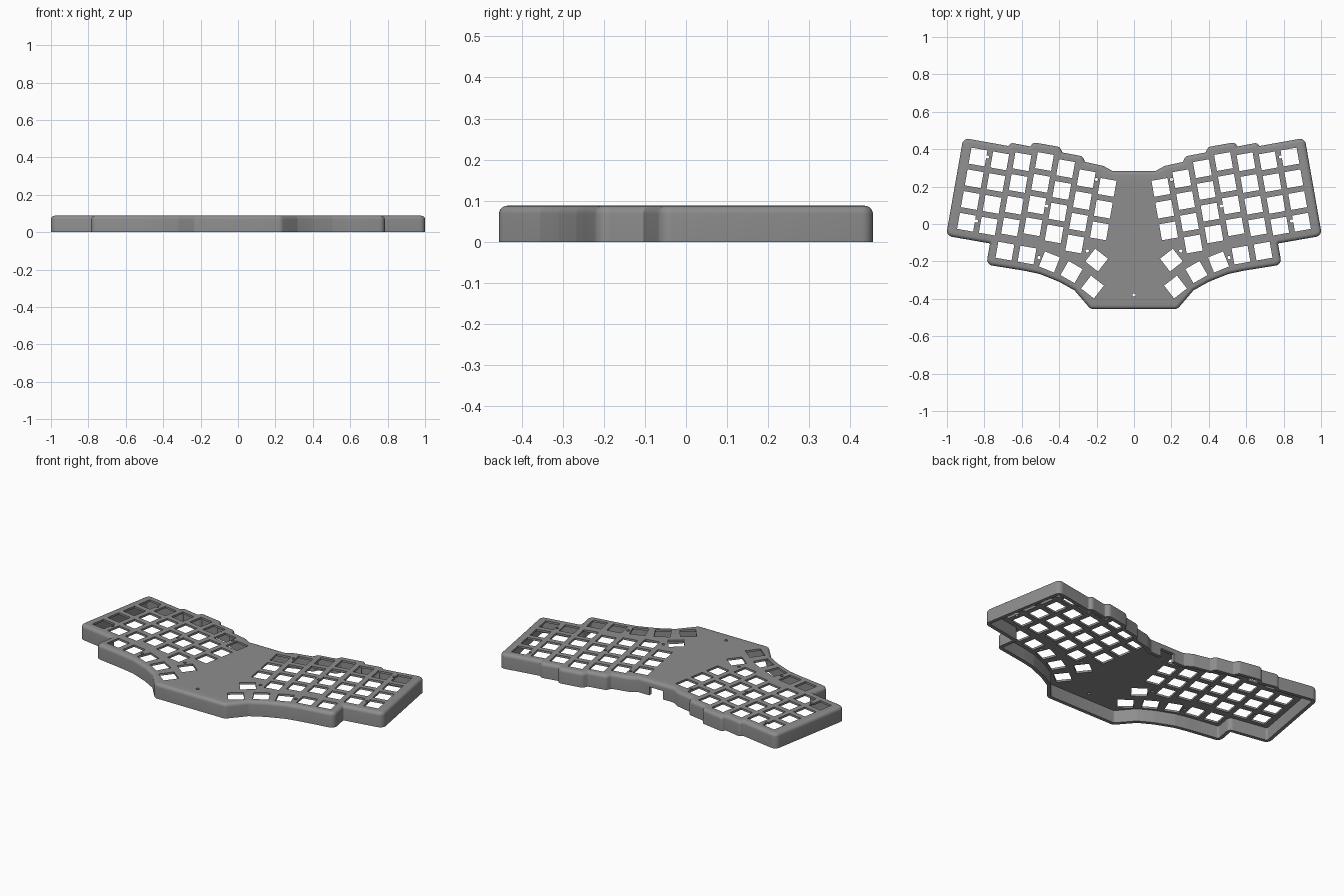
import bpy, bmesh, math
from mathutils import Vector, Matrix

if "Cube" in bpy.data.objects:
    bpy.data.objects.remove(bpy.data.objects["Cube"])

HEIGHT, ROUND, WALL, PLATE = 0.088, 0.02, 0.021, 0.012
TILT = math.radians(10)
PITCH, HOLE = 0.118, 0.087

# Right half of the case outline, from front centre round to back centre
HALF = [(.232, -.455), (.318, -.355), (.398, -.310), (.505, -.267), (.585, -.250),
        (.79, -.217), (.77, -.104), (1.005, -.063), (.913, .46), (.671, .417),
        (.66, .435), (.553, .414), (.54, .437), (.398, .412), (.382, .382),
        (.275, .362), (.262, .332), (.163, .31), (.115, .283)]
CORNERS = {(.79, -.217), (1.005, -.063), (.913, .46), (.232, -.455)}


def fillet(points):
    """Round every corner of a counter-clockwise polygon."""
    out = []
    for i, p in enumerate(points):
        a = (points[i - 1] - p).normalized()
        b = (points[(i + 1) % len(points)] - p).normalized()
        turn = math.pi - a.angle(b)
        convex = (-a).cross(b) > 0
        big = (round(abs(p.x), 3), round(p.y, 3)) in CORNERS
        r = (0.032 if big else 0.023) if convex else 0.006
        t = r * math.tan(turn / 2)
        centre = p + (a + b).normalized() * (r / math.cos(turn / 2))
        start = p + a * t - centre
        n = max(2, round(turn / math.radians(15)))
        for k in range(n + 1):
            ang = turn * k / n * (1 if convex else -1)
            out.append(centre + Matrix.Rotation(ang, 2) @ start)
    return out


def inset(points, d):
    """Move a counter-clockwise polygon inwards by d."""
    out = []
    for i, p in enumerate(points):
        a = (p - points[i - 1]).normalized()
        b = (points[(i + 1) % len(points)] - p).normalized()
        na, nb = Vector((-a.y, a.x)), Vector((-b.y, b.x))
        out.append(p + (na + nb) * (d / (1 + na.dot(nb))))
    return out


def make_object(name, bm):
    bmesh.ops.recalc_face_normals(bm, faces=bm.faces)
    mesh = bpy.data.meshes.new(name)
    bm.to_mesh(mesh)
    bm.free()
    obj = bpy.data.objects.new(name, mesh)
    bpy.context.collection.objects.link(obj)
    return obj


# Hollow case: ceiling, inner wall, bottom rim, outer wall, rounded top edge
outline = fillet([Vector(p) for p in HALF] + [Vector((-x, y)) for x, y in reversed(HALF)])
rings = [(WALL, HEIGHT - PLATE), (WALL, 0), (0, 0)]
for k in range(6):
    a = math.radians(18 * k)
    rings.append((ROUND * (1 - math.cos(a)), HEIGHT - ROUND + ROUND * math.sin(a)))
bm = bmesh.new()
loops = [[bm.verts.new((p.x, p.y, z)) for p in inset(outline, d)] for d, z in rings]
for lo, hi in zip(loops, loops[1:]):
    for i in range(len(lo)):
        j = (i + 1) % len(lo)
        bm.faces.new((lo[i], lo[j], hi[j], hi[i]))
bm.faces.new(loops[0])
bm.faces.new(loops[-1])
case = make_object("keyboard_case", bm)

# Key positions on the right half: tilted staggered columns, then the thumb arc
u = Vector((math.cos(TILT), math.sin(TILT)))
v = Vector((-u.y, u.x))
keys = []
for c, stagger in enumerate((0, 0, .016, .038, .02, -.014, -.04)):
    for r in range(3 if c == 6 else 4):
        p = Vector((.834, .358)) - u * PITCH * c + v * (stagger - PITCH * r)
        keys.append((p.x, p.y, 10))
keys += [(.69, -.145, 10), (.572, -.166, 10), (.452, -.203, 22),
         (.334, -.257, 30), (.222, -.337, 38), (.2, -.193, 38)]
screws = [(.783, .358), (.842, .016), (.467, .096), (.2, .238), (.25, -.144), (.508, -.18)]

# Cutters for key openings, screw holes and the cable port
bm = bmesh.new()
for s in (1, -1):
    for x, y, deg in keys:
        m = (Matrix.Translation((s * x, y, HEIGHT)) @ Matrix.Rotation(s * math.radians(deg), 4, 'Z')
             @ Matrix.Diagonal((HOLE, HOLE, .06, 1)))
        bmesh.ops.create_cube(bm, size=1, matrix=m)
for x, y in screws + [(-x, y) for x, y in screws] + [(0, -.38)]:
    bmesh.ops.create_cone(bm, cap_ends=True, segments=16, radius1=.009, radius2=.009, depth=.06,
                          matrix=Matrix.Translation((x, y, HEIGHT)))
bmesh.ops.create_cube(bm, size=1, matrix=Matrix.Translation((0, .275, .015))
                      @ Matrix.Diagonal((.09, .08, .07, 1)))
cutter = make_object("opening_cutter", bm)
cutter.hide_render = True

mod = case.modifiers.new("openings", 'BOOLEAN')
mod.operation, mod.solver, mod.object = 'DIFFERENCE', 'EXACT', cutter
mod.use_self = True
bpy.context.view_layer.objects.active = case
case.select_set(True)
bpy.ops.object.modifier_apply(modifier=mod.name)
bpy.data.objects.remove(cutter)

grey = bpy.data.materials.new("mid_grey")
grey.diffuse_color = (.27, .27, .27, 1)
grey.use_nodes = True
grey.node_tree.nodes["Principled BSDF"].inputs["Base Color"].default_value = grey.diffuse_color
case.data.materials.clear()
case.data.materials.append(grey)
bpy.ops.object.shade_smooth_by_angle(angle=math.radians(30))
